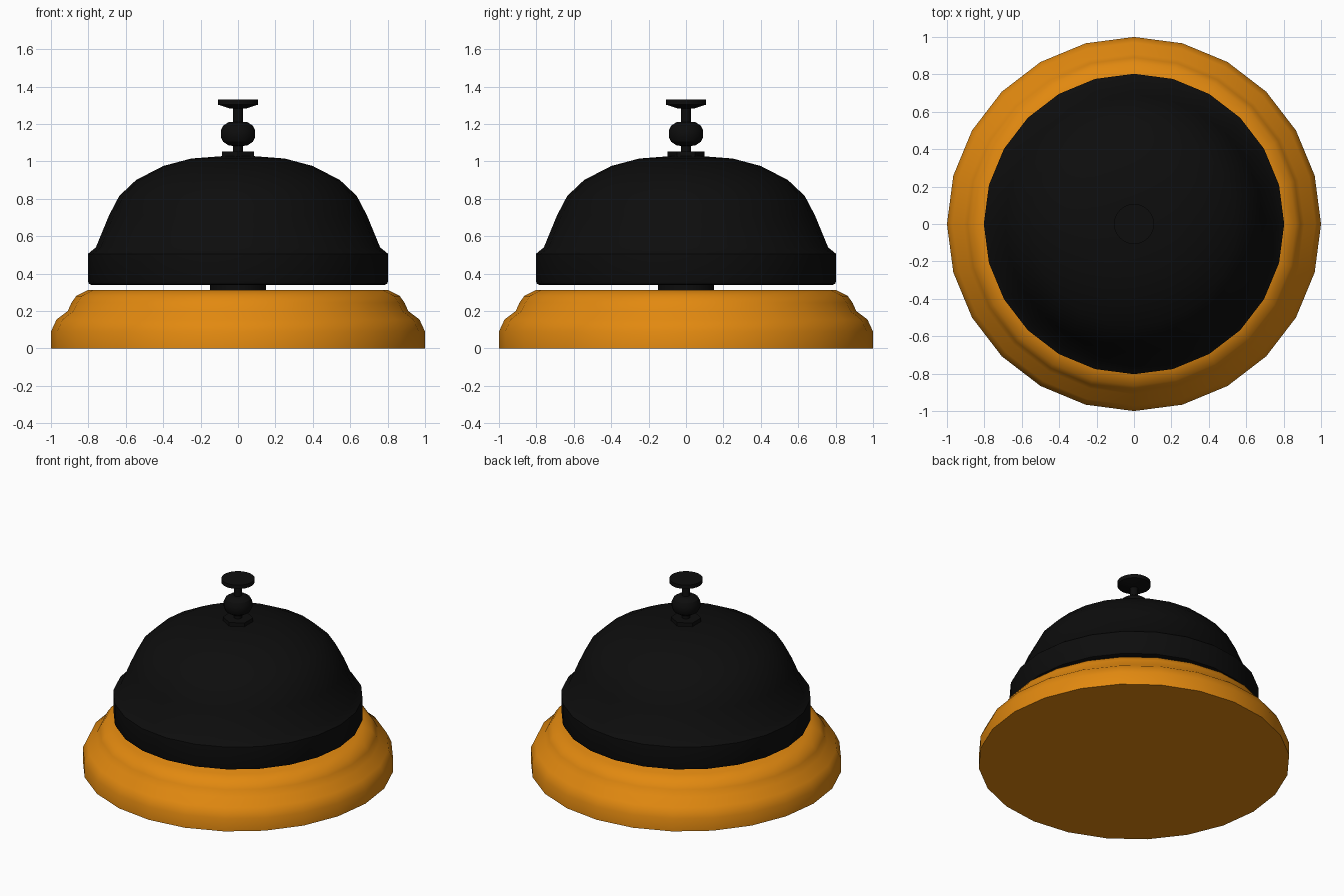
import bpy
import bmesh
import math
from mathutils import Matrix

default = bpy.data.objects.get("Cube")
if default:
    bpy.data.objects.remove(default, do_unlink=True)


def material(name, colour):
    mat = bpy.data.materials.new(name)
    mat.use_nodes = True
    mat.diffuse_color = colour
    mat.node_tree.nodes["Principled BSDF"].inputs["Base Color"].default_value = colour
    return mat


orange = material("orange", (0.76, 0.25, 0.005, 1))
black = material("black", (0.004, 0.004, 0.004, 1))


def lathe(name, profile, mat, sides=24, turn=0.0, angle=30):
    """Revolve (radius, height) points about z; ends on the axis close the part."""
    bm = bmesh.new()
    verts = [bm.verts.new((r, 0, z)) for r, z in profile]
    edges = [bm.edges.new(pair) for pair in zip(verts, verts[1:])]
    bmesh.ops.spin(bm, geom=verts + edges, cent=(0, 0, 0), axis=(0, 0, 1),
                   angle=math.tau, steps=sides, use_duplicate=False)
    bmesh.ops.remove_doubles(bm, verts=bm.verts, dist=0.0005)
    bmesh.ops.recalc_face_normals(bm, faces=bm.faces)
    bm.transform(Matrix.Rotation(turn, 4, "Z"))
    mesh = bpy.data.meshes.new(name)
    bm.to_mesh(mesh)
    bm.free()
    mesh.materials.append(mat)
    obj = bpy.data.objects.new(name, mesh)
    bpy.context.collection.objects.link(obj)
    bpy.ops.object.select_all(action="DESELECT")
    obj.select_set(True)
    bpy.context.view_layer.objects.active = obj
    bpy.ops.object.shade_smooth_by_angle(angle=math.radians(angle))
    return obj


# Stepped round base
lathe("base", [(0, 0), (1, 0), (1, 0.09), (0.97, 0.155), (0.91, 0.2),
               (0.89, 0.245), (0.865, 0.28), (0.8, 0.313), (0, 0.313)], orange)

# Short post holding the bell above the base
lathe("post", [(0, 0.3), (0.15, 0.3), (0.15, 0.4), (0, 0.4)], black)

# Hollow bell with a rolled rim
outer = [(0.78, 0.338), (0.797, 0.345), (0.803, 0.36), (0.803, 0.505),
         (0.76, 0.54), (0.69, 0.71), (0.635, 0.815), (0.545, 0.9),
         (0.4, 0.975), (0.25, 1.015), (0.08, 1.028), (0, 1.028)]
inner = [(max(r - 0.03, 0), z - 0.03) for r, z in reversed(outer[3:])]
lathe("bell", [(0.76, 0.338)] + outer + inner + [(0.76, 0.338)], black)

# Hexagonal nut on the crown
lathe("nut", [(0, 1.0), (0.098, 1.0), (0.098, 1.053), (0, 1.053)], black,
      sides=6, turn=math.pi / 6)

# Plunger rod, knob and push button
lathe("rod", [(0, 1.04), (0.026, 1.04), (0.026, 1.3), (0, 1.3)], black, sides=16)
lathe("knob", [(0, 1.08), (0.05, 1.085), (0.08, 1.105), (0.092, 1.13),
               (0.092, 1.165), (0.08, 1.19), (0.05, 1.21), (0, 1.213)], black)
lathe("button", [(0, 1.28), (0.045, 1.283), (0.107, 1.303), (0.107, 1.33),
                 (0, 1.33)], black)
